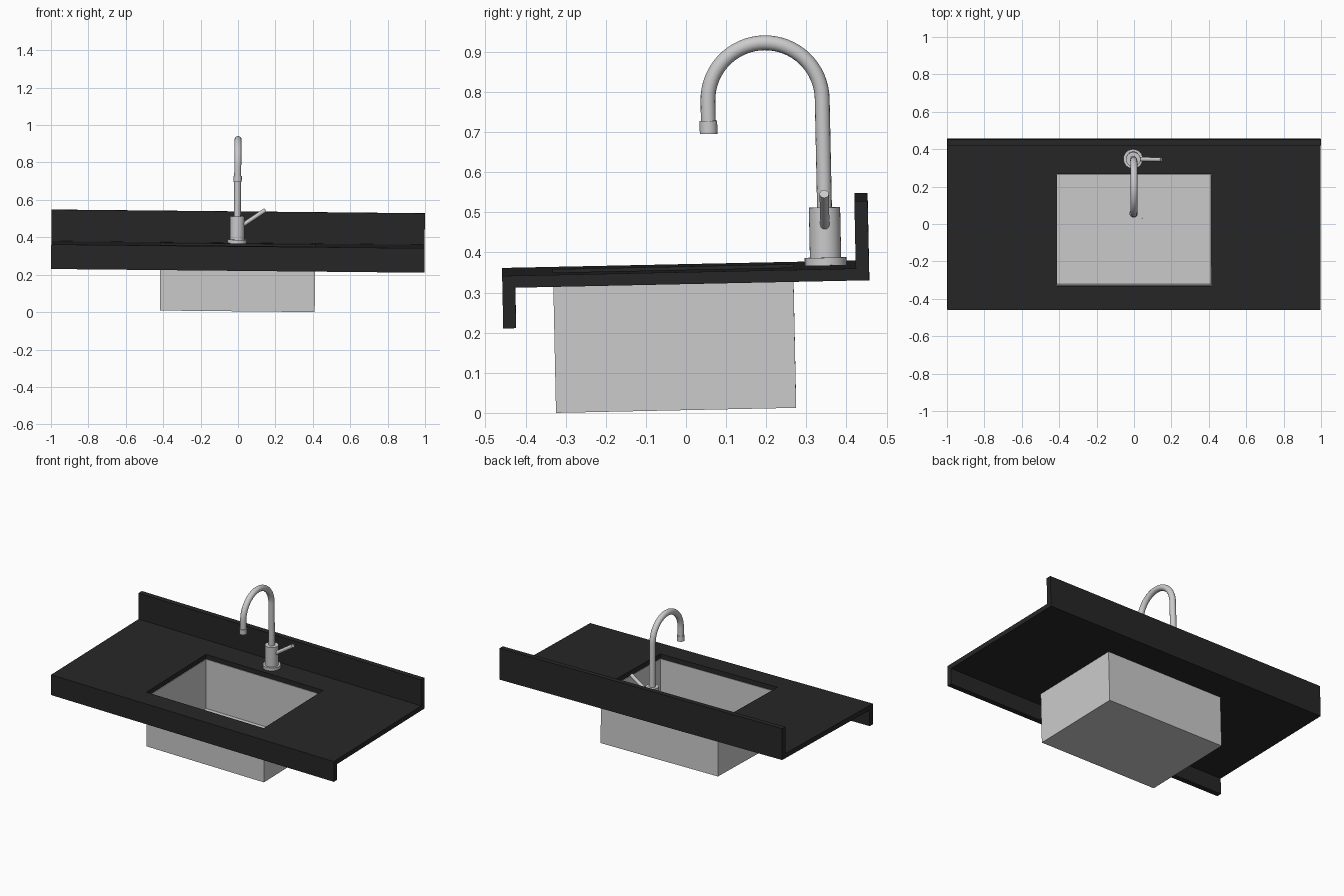
import bpy
import bmesh
import math
from mathutils import Matrix, Vector

if "Cube" in bpy.data.objects:
    bpy.data.objects.remove(bpy.data.objects["Cube"], do_unlink=True)

# The whole sink unit leans very slightly to one side and to the front
TILT = (Matrix.Translation((-0.004, 0, 0))
        @ Matrix.Rotation(0.01, 4, "Y") @ Matrix.Rotation(0.021, 4, "X"))


def material(name, value, rough):
    mat = bpy.data.materials.new(name)
    mat.use_nodes = True
    colour = (value, value, value, 1)
    mat.diffuse_color = colour
    bsdf = mat.node_tree.nodes["Principled BSDF"]
    bsdf.inputs["Base Color"].default_value = colour
    bsdf.inputs["Roughness"].default_value = rough
    return mat


STONE = material("black_stone", 0.02, 0.5)
STEEL = material("light_steel", 0.6, 0.5)


def add_object(name, bm, mat):
    mesh = bpy.data.meshes.new(name)
    bm.to_mesh(mesh)
    bm.free()
    mesh.materials.append(mat)
    ob = bpy.data.objects.new(name, mesh)
    bpy.context.collection.objects.link(ob)
    ob.matrix_world = TILT
    return ob


def smooth(ob):
    bpy.ops.object.select_all(action="DESELECT")
    ob.select_set(True)
    bpy.context.view_layer.objects.active = ob
    bpy.ops.object.shade_smooth_by_angle(angle=math.radians(35))


def box(name, x, y, z, mat, open_top=False):
    """Box between pairs of limits on each axis."""
    bm = bmesh.new()
    bmesh.ops.create_cube(bm, size=1)
    for v in bm.verts:
        v.co = [lim[0] if c < 0 else lim[1] for c, lim in zip(v.co, (x, y, z))]
    if open_top:
        bm.faces.ensure_lookup_table()
        top = max(bm.faces, key=lambda f: f.calc_center_median().z)
        bmesh.ops.delete(bm, geom=[top], context="FACES_ONLY")
    return add_object(name, bm, mat)


def rod(name, start, end, radius, sides=32):
    """Capped cylinder between two points."""
    start, end = Vector(start), Vector(end)
    axis = end - start
    turn = axis.to_track_quat("Z", "Y").to_matrix().to_4x4()
    bm = bmesh.new()
    bmesh.ops.create_cone(bm, cap_ends=True, segments=sides, radius1=radius,
                          radius2=radius, depth=axis.length,
                          matrix=Matrix.Translation((start + end) / 2) @ turn)
    ob = add_object(name, bm, STEEL)
    smooth(ob)
    return ob


# Counter: two wide side slabs and two strips around the basin opening
WIDE, HOLE = 0.998, 0.414
FRONT, BACK, APRON, SPLASH = -0.451, 0.464, -0.419, 0.431
HOLE_FRONT, HOLE_BACK = -0.324, 0.275
SLAB = (0.331, 0.361)
box("left_counter", (HOLE, WIDE), (APRON, BACK), SLAB, STONE)
box("right_counter", (-WIDE, -HOLE), (APRON, BACK), SLAB, STONE)
box("front_strip", (-HOLE, HOLE), (APRON, HOLE_FRONT), SLAB, STONE)
box("back_strip", (-HOLE, HOLE), (HOLE_BACK, BACK), SLAB, STONE)
box("front_apron", (-WIDE, WIDE), (FRONT, APRON), (0.23, SLAB[1]), STONE)
box("backsplash", (-WIDE, WIDE), (SPLASH, BACK), (SLAB[1], 0.529), STONE)

# Basin: thin open box with a drain disc
FLOOR = 0.011
basin = box("basin", (-HOLE, HOLE), (HOLE_FRONT, HOLE_BACK), (FLOOR, SLAB[0]),
            STEEL, open_top=True)
wall = basin.modifiers.new("wall", "SOLIDIFY")
wall.thickness = 0.004
wall.offset = -1
middle = (HOLE_FRONT + HOLE_BACK) / 2
rod("drain", (-0.002, middle, FLOOR + 0.002), (-0.002, middle, FLOOR + 0.006), 0.075)

# Tap base and body
X, Y = -0.005, 0.356
rod("tap_flange", (X, Y, SLAB[1]), (X, Y, 0.380), 0.052)
rod("tap_body", (X, Y, 0.380), (X, Y, 0.505), 0.039)

# Gooseneck spout swept along a straight neck, half circle and short drop
BEND, BEND_Z, TIP = 0.1425, 0.776, 0.694
path = [(X, Y, 0.50)]
for i in range(33):
    a = math.pi * i / 32
    path.append((X, Y - BEND + BEND * math.cos(a), BEND_Z + BEND * math.sin(a)))
path.append((X, Y - 2 * BEND, TIP + 0.01))
curve = bpy.data.curves.new("spout", "CURVE")
curve.dimensions = "3D"
curve.bevel_depth = 0.0185
curve.bevel_resolution = 6
curve.use_fill_caps = True
spline = curve.splines.new("POLY")
spline.points.add(len(path) - 1)
for point, co in zip(spline.points, path):
    point.co = (*co, 1)
curve.materials.append(STEEL)
spout = bpy.data.objects.new("spout", curve)
bpy.context.collection.objects.link(spout)
spout.matrix_world = TILT
bpy.ops.object.select_all(action="DESELECT")
spout.select_set(True)
bpy.context.view_layer.objects.active = spout
bpy.ops.object.convert(target="MESH")
smooth(bpy.context.view_layer.objects.active)
rod("spout_tip", (X, Y - 2 * BEND, TIP), (X, Y - 2 * BEND, TIP + 0.033), 0.022)

# Lever handle rising out of the left side of the body
rod("tap_handle", (X + 0.02, Y, 0.452), (X + 0.15, Y, 0.540), 0.0115, 24)
